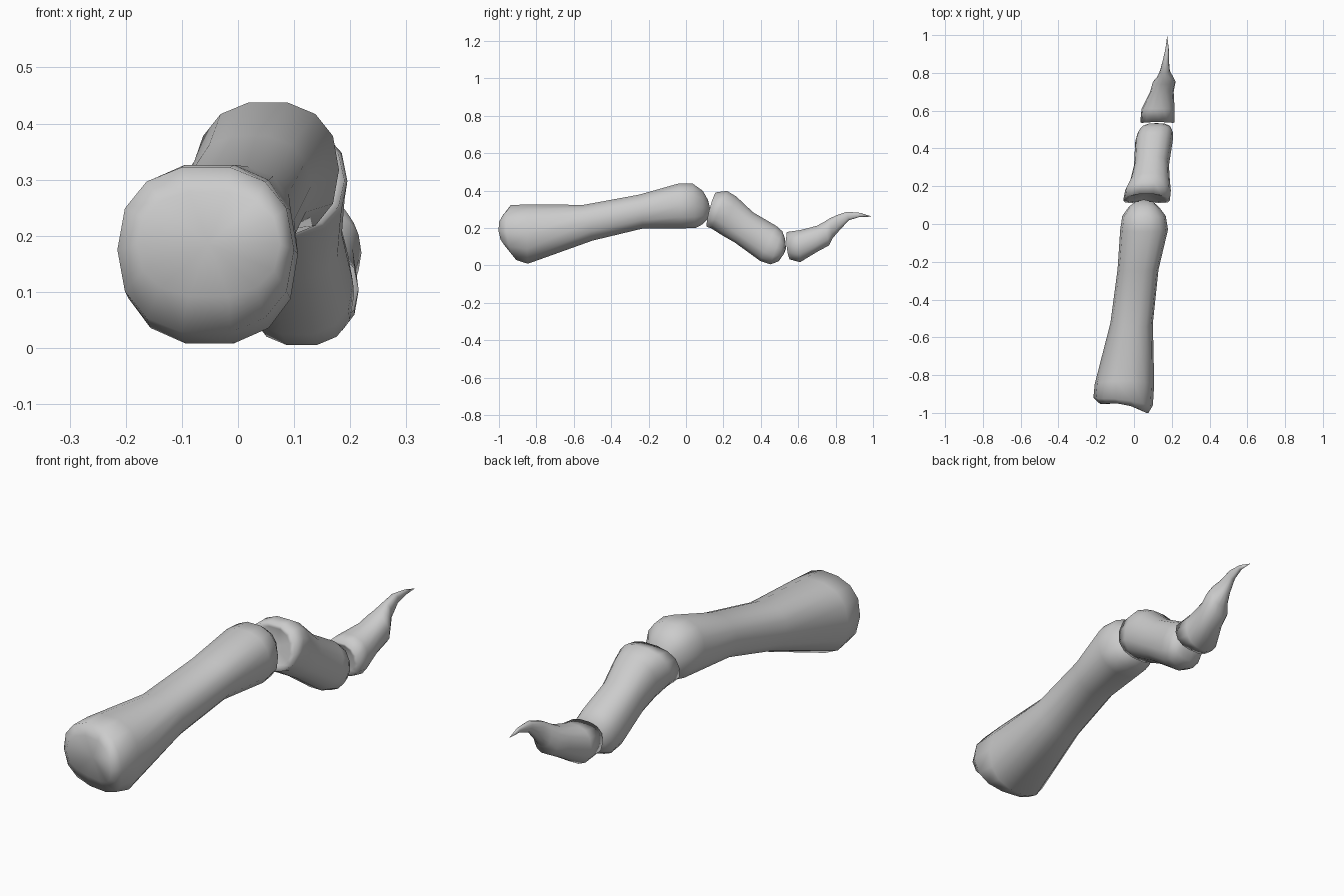
import bpy, bmesh
from math import cos, sin, pi
from mathutils import Vector

SIDES = 14


def loft(name, rings, start_push, end_push, power=0.85):
    """Loft rounded rings. Each ring: top y,z, bottom y,z, x left, x right, yaw, bow."""
    bm = bmesh.new()
    loops = []
    for ty, tz, by, bz, xl, xr, yaw, bow in rings:
        mid = Vector(((xl + xr) / 2, (ty + by) / 2, (tz + bz) / 2))
        up = Vector((0, (ty - by) / 2, (tz - bz) / 2))
        loop = []
        for i in range(SIDES):
            a = 2 * pi * i / SIDES
            c, s = cos(a), sin(a)
            c = abs(c) ** power * (1 if c > 0 else -1)
            s = abs(s) ** power * (1 if s > 0 else -1)
            side = Vector((c * (xr - xl) / 2, yaw * c - bow * c * c, 0))
            loop.append(bm.verts.new(mid + side + up * s))
        loops.append(loop)
    for a, b in zip(loops, loops[1:]):
        for i in range(SIDES):
            j = (i + 1) % SIDES
            bm.faces.new((a[i], a[j], b[j], b[i]))
    # Rounded or dished end caps
    for loop, push in ((loops[0], start_push), (loops[-1], end_push)):
        mid = sum((v.co for v in loop), Vector()) / SIDES
        tip = bm.verts.new(mid + Vector((0, push[0], push[1])))
        for i in range(SIDES):
            bm.faces.new((loop[i], loop[(i + 1) % SIDES], tip))
    bmesh.ops.recalc_face_normals(bm, faces=bm.faces)
    mesh = bpy.data.meshes.new(name)
    bm.to_mesh(mesh)
    bm.free()
    for p in mesh.polygons:
        p.use_smooth = True
    ob = bpy.data.objects.new(name, mesh)
    bpy.context.collection.objects.link(ob)
    return ob


# Long first bone with a flared base and a ball end
loft("long_bone", [
    (-.955, .28, -.94, .09, -.18, .075, -.025, .03),
    (-.93, .325, -.90, .025, -.215, .10, -.02, .025),
    (-.83, .33, -.845, .005, -.208, .107, 0, .01),
    (-.55, .325, -.50, .13, -.125, .10, 0, 0),
    (-.25, .38, -.23, .195, -.087, .13, 0, 0),
    (-.04, .44, -.02, .195, -.073, .18, 0, 0),
    (.035, .44, .05, .197, -.062, .168, 0, 0),
    (.09, .40, .09, .218, -.028, .132, 0, 0),
    (.118, .35, .118, .25, .005, .10, 0, 0),
], (.015, 0), (.012, 0))

# Short middle bone, sloping down, with a dished base
loft("middle_bone", [
    (.165, .375, .13, .225, -.03, .165, 0, .02),
    (.16, .392, .11, .205, -.057, .19, 0, .01),
    (.22, .40, .135, .195, -.047, .195, 0, 0),
    (.27, .37, .19, .16, -.02, .19, 0, 0),
    (.36, .285, .26, .12, 0, .185, 0, 0),
    (.485, .212, .395, .022, .007, .205, 0, 0),
    (.515, .185, .45, .003, .02, .207, 0, 0),
    (.528, .15, .495, .02, .04, .195, 0, 0),
    (.533, .12, .523, .06, .07, .17, 0, 0),
], (.03, -.01), (.006, -.003))

# Tip bone that narrows into a thin upward curved claw
loft("claw_tip", [
    (.55, .165, .56, .05, .055, .19, 0, .01),
    (.54, .18, .555, .03, .033, .215, 0, .01),
    (.61, .19, .61, .015, .04, .215, 0, 0),
    (.70, .213, .70, .07, .085, .21, 0, 0),
    (.74, .235, .765, .105, .10, .22, 0, 0),
    (.765, .25, .785, .145, .12, .21, 0, 0),
    (.80, .267, .82, .185, .137, .19, 0, 0),
    (.86, .287, .87, .24, .152, .185, 0, 0),
    (.93, .281, .93, .259, .167, .184, 0, 0),
], (.015, 0), (.066, -.01))
